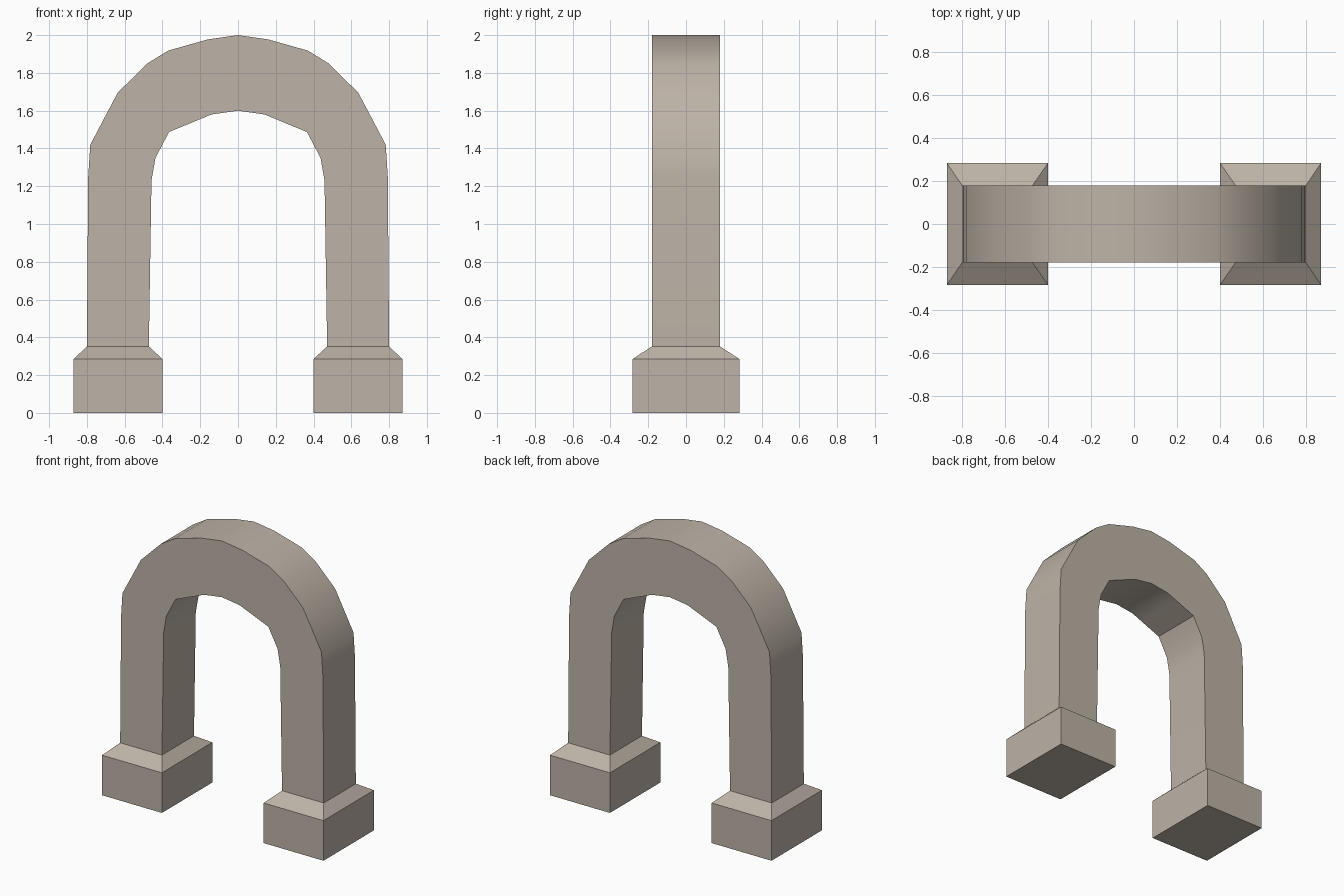
import bpy, bmesh, math

if "Cube" in bpy.data.objects:
    bpy.data.objects.remove(bpy.data.objects["Cube"])

stone = bpy.data.materials.new("warm grey stone")
stone.diffuse_color = (0.51, 0.45, 0.385, 1)
stone.use_nodes = True
stone.node_tree.nodes["Principled BSDF"].inputs["Base Color"].default_value = stone.diffuse_color


def loft(name, sections, cap_start=False):
    """Loft rectangular sections ((outer x, z), (inner x, z), half depth) and mirror in x."""
    bm = bmesh.new()
    rings = []
    for (xo, zo), (xi, zi), d in sections:
        rings.append([bm.verts.new(p) for p in
                      ((xo, -d, zo), (xi, -d, zi), (xi, d, zi), (xo, d, zo))])
    for a, b in zip(rings, rings[1:]):
        for i in range(4):
            j = (i + 1) % 4
            bm.faces.new((a[j], a[i], b[i], b[j]))
    if cap_start:
        bm.faces.new(rings[0])
    mesh = bpy.data.meshes.new(name)
    bm.to_mesh(mesh)
    bm.free()
    mesh.materials.append(stone)
    ob = bpy.data.objects.new(name, mesh)
    bpy.context.collection.objects.link(ob)
    bpy.ops.object.select_all(action='DESELECT')
    ob.select_set(True)
    bpy.context.view_layer.objects.active = ob
    bpy.ops.object.shade_smooth_by_angle(angle=math.radians(35))
    mod = ob.modifiers.new("mirror", 'MIRROR')
    mod.use_clip = True
    return ob


# Block feet with a chamfered top
loft("plinths", [
    ((0.87, 0), (0.40, 0), 0.283),
    ((0.87, 0.285), (0.40, 0.285), 0.283),
    ((0.80, 0.352), (0.472, 0.352), 0.18),
], cap_start=True)

# Leg and half of the arch, from the plinth up to the crown
D = 0.18
outer = [(0.80, 0.352), (0.793, 1.25), (0.782, 1.42), (0.637, 1.695),
         (0.48, 1.85), (0.37, 1.918), (0.16, 1.977), (0, 2.0)]
inner = [(0.472, 0.352), (0.458, 1.23), (0.437, 1.35), (0.365, 1.487),
         (0.29, 1.518), (0.215, 1.549), (0.14, 1.58), (0, 1.60)]
loft("arch", [(o, i, D) for o, i in zip(outer, inner)])
